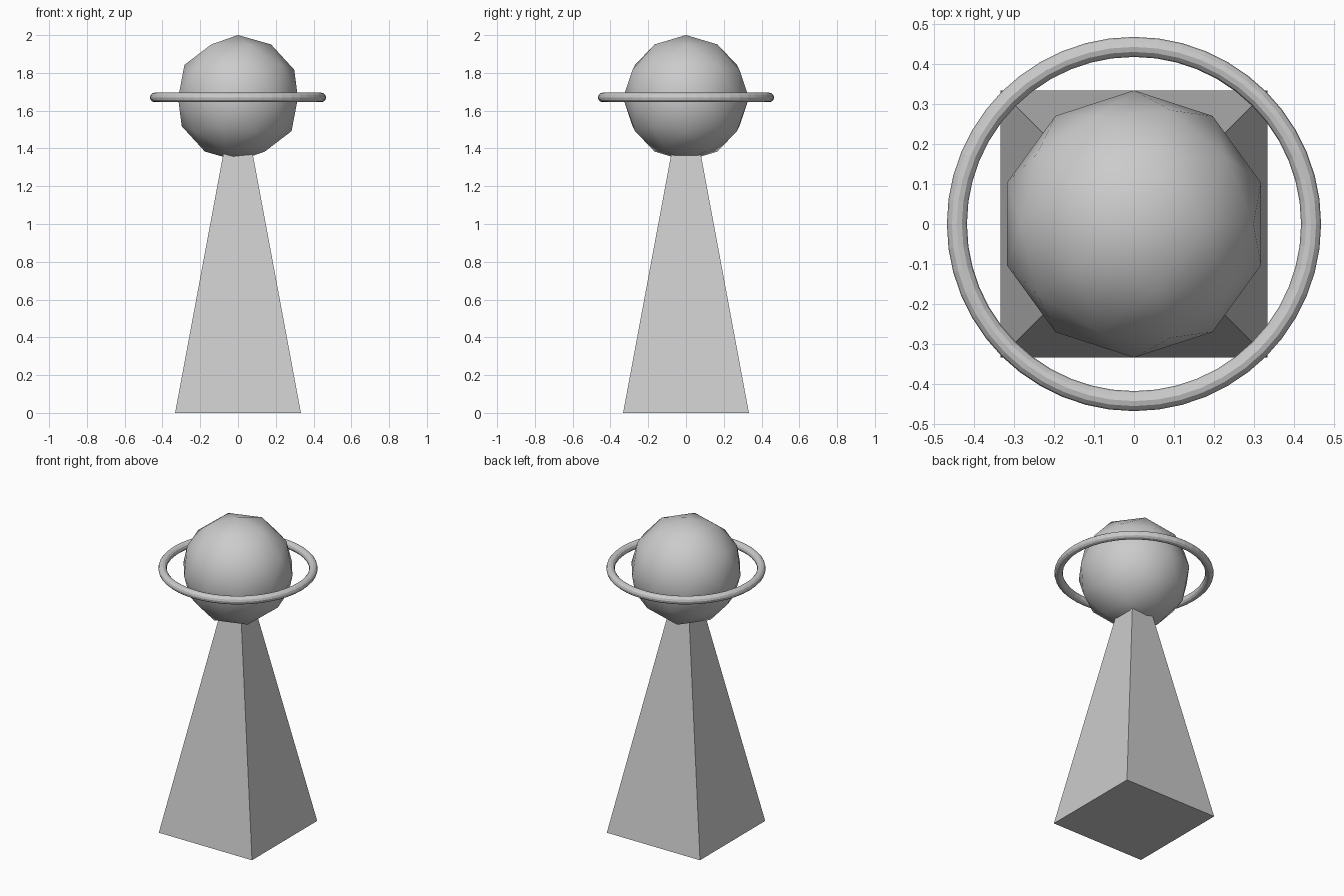
import bpy, math

if "Cube" in bpy.data.objects:
    bpy.data.objects.remove(bpy.data.objects["Cube"])

# Tapered square plinth, its tip hidden inside the ball
bpy.ops.mesh.primitive_cone_add(vertices=4, radius1=0.333 * math.sqrt(2), radius2=0,
                                depth=1.79, location=(0, 0, 0.895),
                                rotation=(0, 0, math.radians(45)))
plinth = bpy.context.object
plinth.name = "plinth"
bpy.ops.object.transform_apply(location=False, rotation=True, scale=False)

# Low-poly ball with smooth shading
bpy.ops.mesh.primitive_ico_sphere_add(subdivisions=2, radius=0.3333, location=(0, 0, 1.667))
ball = bpy.context.object
ball.name = "ball"
bpy.ops.object.shade_smooth()

# Flat-faced ring around the ball
bpy.ops.mesh.primitive_torus_add(major_segments=48, minor_segments=12,
                                 major_radius=0.4417, minor_radius=0.025,
                                 location=(0, 0, 1.67))
ring = bpy.context.object
ring.name = "ring"
